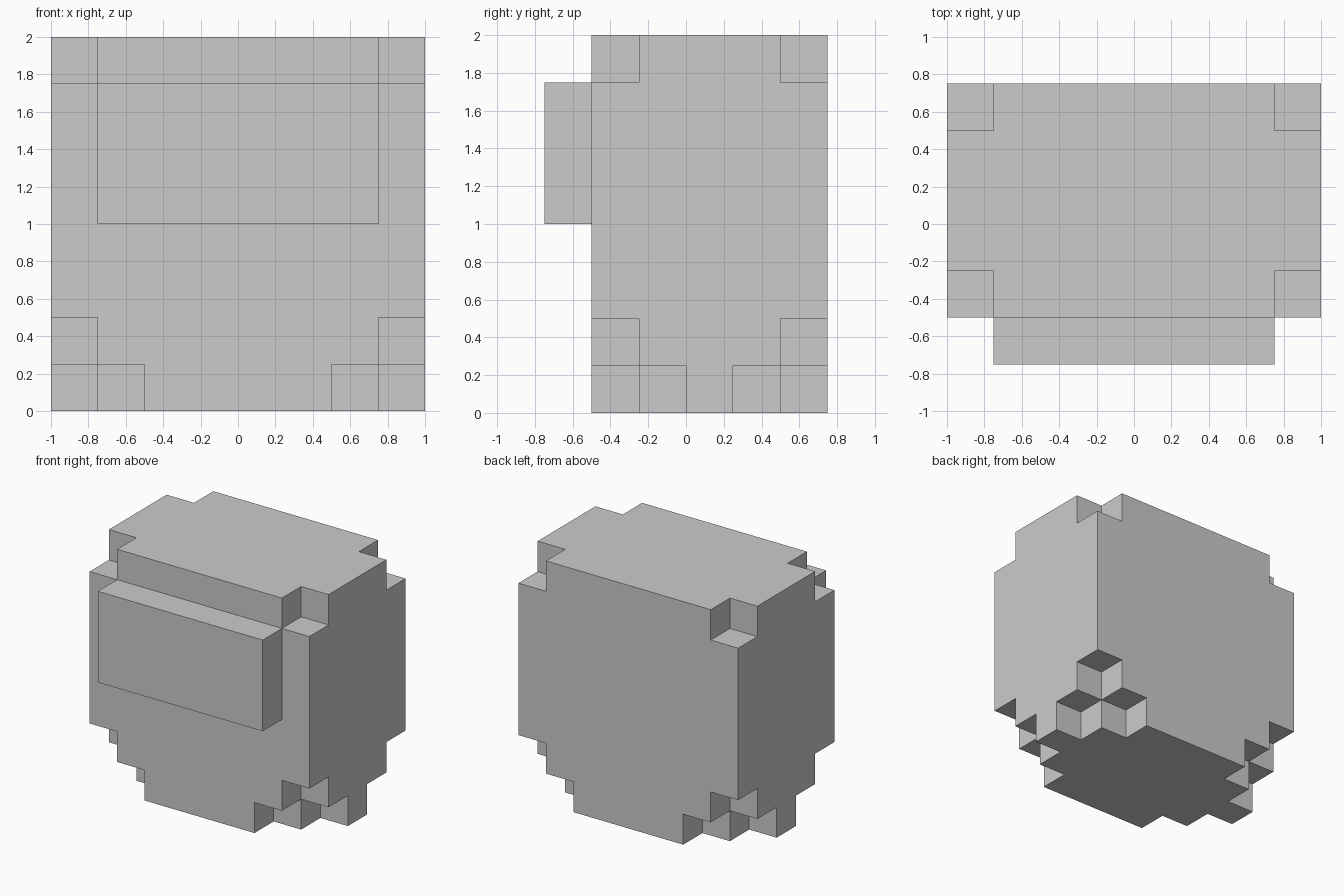
import bpy, bmesh
from mathutils import Vector

if "Cube" in bpy.data.objects:
    bpy.data.objects.remove(bpy.data.objects["Cube"])

C = 0.25                      # block size
NX, NY, NZ = 8, 5, 8          # body size in blocks
ORIGIN = Vector((-1.0, -0.5, 0.0))


def finish(bm, name):
    me = bpy.data.meshes.new(name)
    bm.to_mesh(me)
    bm.free()
    ob = bpy.data.objects.new(name, me)
    bpy.context.collection.objects.link(ob)
    return ob


def is_solid(x, y, z):
    if not (0 <= x < NX and 0 <= y < NY and 0 <= z < NZ):
        return False
    # distance in blocks from the nearest side walls (mirrored in x and y)
    i, j = min(x, NX - 1 - x), min(y, NY - 1 - y)
    if z == NZ - 1:                       # single block off each top corner
        return i + j > 0
    return i + j + z > 1                  # stepped notch at each bottom corner


# Body: blocky pack with stepped corners, outer skin only
bm = bmesh.new()
for x in range(NX):
    for y in range(NY):
        for z in range(NZ):
            if not is_solid(x, y, z):
                continue
            for axis in range(3):
                for side in (0, 1):
                    nb = [x, y, z]
                    nb[axis] += 1 if side else -1
                    if is_solid(*nb):
                        continue
                    u, v = (axis + 1) % 3, (axis + 2) % 3
                    quad = []
                    for a, b in ((0, 0), (1, 0), (1, 1), (0, 1)):
                        p = Vector((x, y, z))
                        p[axis] += side
                        p[u] += a
                        p[v] += b
                        quad.append(bm.verts.new(ORIGIN + p * C))
                    bm.faces.new(quad if side else quad[::-1])
bmesh.ops.remove_doubles(bm, verts=bm.verts, dist=0.001)
# merge the flat areas into single faces
bmesh.ops.dissolve_limit(bm, angle_limit=0.01, verts=bm.verts, edges=bm.edges)
finish(bm, "body")

# Front pocket: plain slab on the upper front
bm = bmesh.new()
bmesh.ops.create_cube(bm, size=1)
bmesh.ops.scale(bm, vec=(1.5, 0.25, 0.75), verts=bm.verts)
bmesh.ops.translate(bm, vec=(0, -0.625, 1.375), verts=bm.verts)
finish(bm, "front_pocket")
